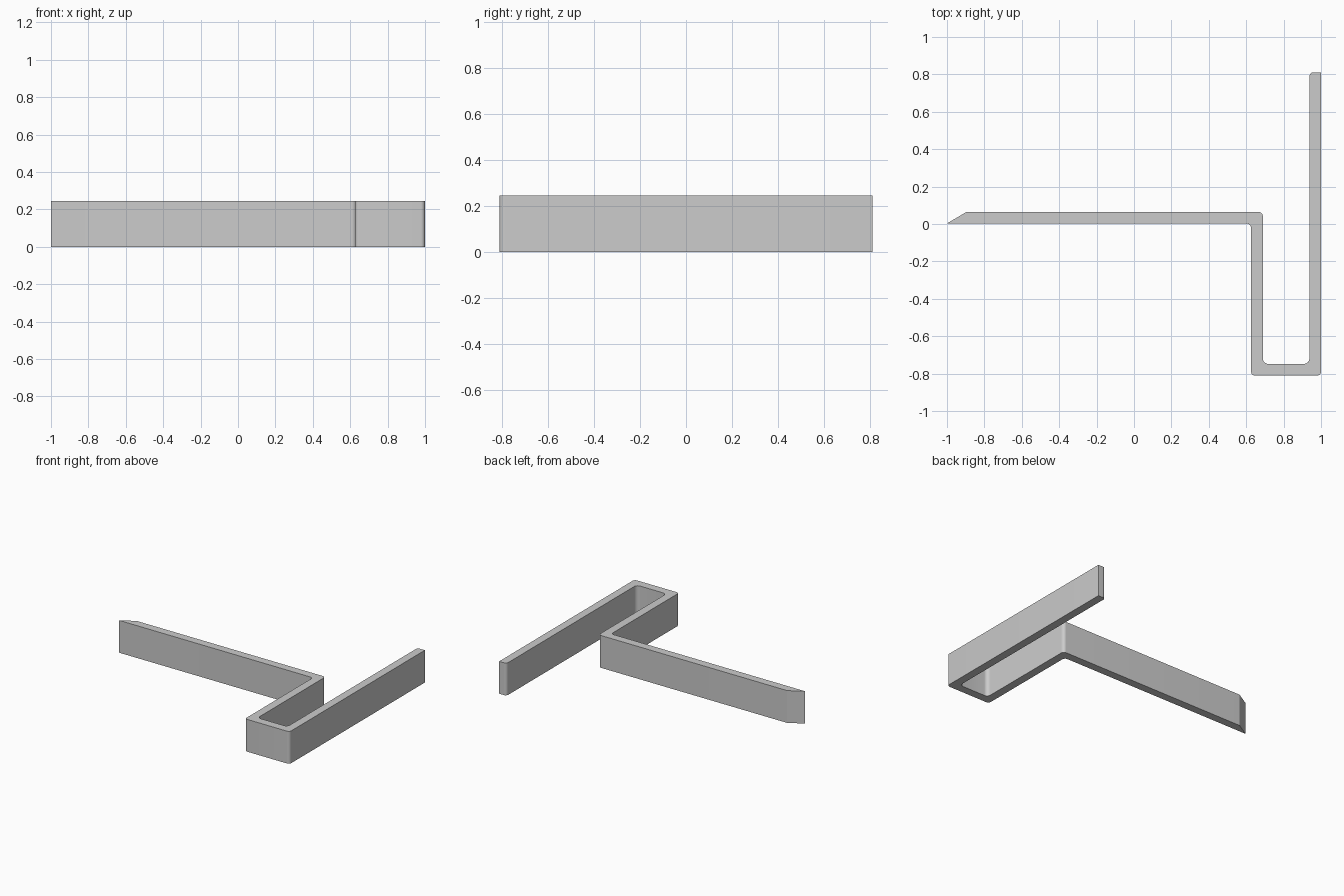
import bpy, bmesh, math
from mathutils import Vector

if "Cube" in bpy.data.objects:
    bpy.data.objects.remove(bpy.data.objects["Cube"])

HEIGHT = 0.245

# Strip outline seen from above: x, y, corner radius
OUTLINE = [
    (-1.0, 0.003, 0), (0.626, 0.003, 0.025), (0.626, -0.811, 0.022),
    (1.0, -0.811, 0.022), (1.0, 0.811, 0), (0.938, 0.811, 0.022),
    (0.938, -0.748, 0.03), (0.689, -0.748, 0.03), (0.689, 0.065, 0.025),
    (-0.895, 0.065, 0),
]


def rounded(outline, steps=8):
    """Replace each right-angled corner that has a radius by an arc."""
    points = []
    for i, (x, y, r) in enumerate(outline):
        corner = Vector((x, y))
        if r == 0:
            points.append(corner)
            continue
        to_prev = (Vector(outline[i - 1][:2]) - corner).normalized()
        to_next = (Vector(outline[(i + 1) % len(outline)][:2]) - corner).normalized()
        centre = corner + (to_prev + to_next) * r
        for k in range(steps + 1):
            a = math.pi / 2 * k / steps
            points.append(centre - to_next * r * math.cos(a) - to_prev * r * math.sin(a))
    return points


# Bent strip hook: outline extruded upward
bm = bmesh.new()
base = bm.faces.new([bm.verts.new((p.x, p.y, 0)) for p in rounded(OUTLINE)])
top = bmesh.ops.extrude_face_region(bm, geom=[base], use_keep_orig=True)
bmesh.ops.translate(bm, vec=(0, 0, HEIGHT),
                    verts=[v for v in top["geom"] if isinstance(v, bmesh.types.BMVert)])
bmesh.ops.recalc_face_normals(bm, faces=bm.faces)
mesh = bpy.data.meshes.new("bent_strip_hook")
bm.to_mesh(mesh)
bm.free()
hook = bpy.data.objects.new("bent_strip_hook", mesh)
bpy.context.collection.objects.link(hook)

# Plain grey
grey = bpy.data.materials.new("light_grey")
grey.diffuse_color = (0.6, 0.6, 0.6, 1)
grey.use_nodes = True
grey.node_tree.nodes["Principled BSDF"].inputs["Base Color"].default_value = grey.diffuse_color
mesh.materials.append(grey)

# Smooth bends, sharp edges
bpy.context.view_layer.objects.active = hook
hook.select_set(True)
bpy.ops.object.shade_smooth_by_angle(angle=math.radians(30))
